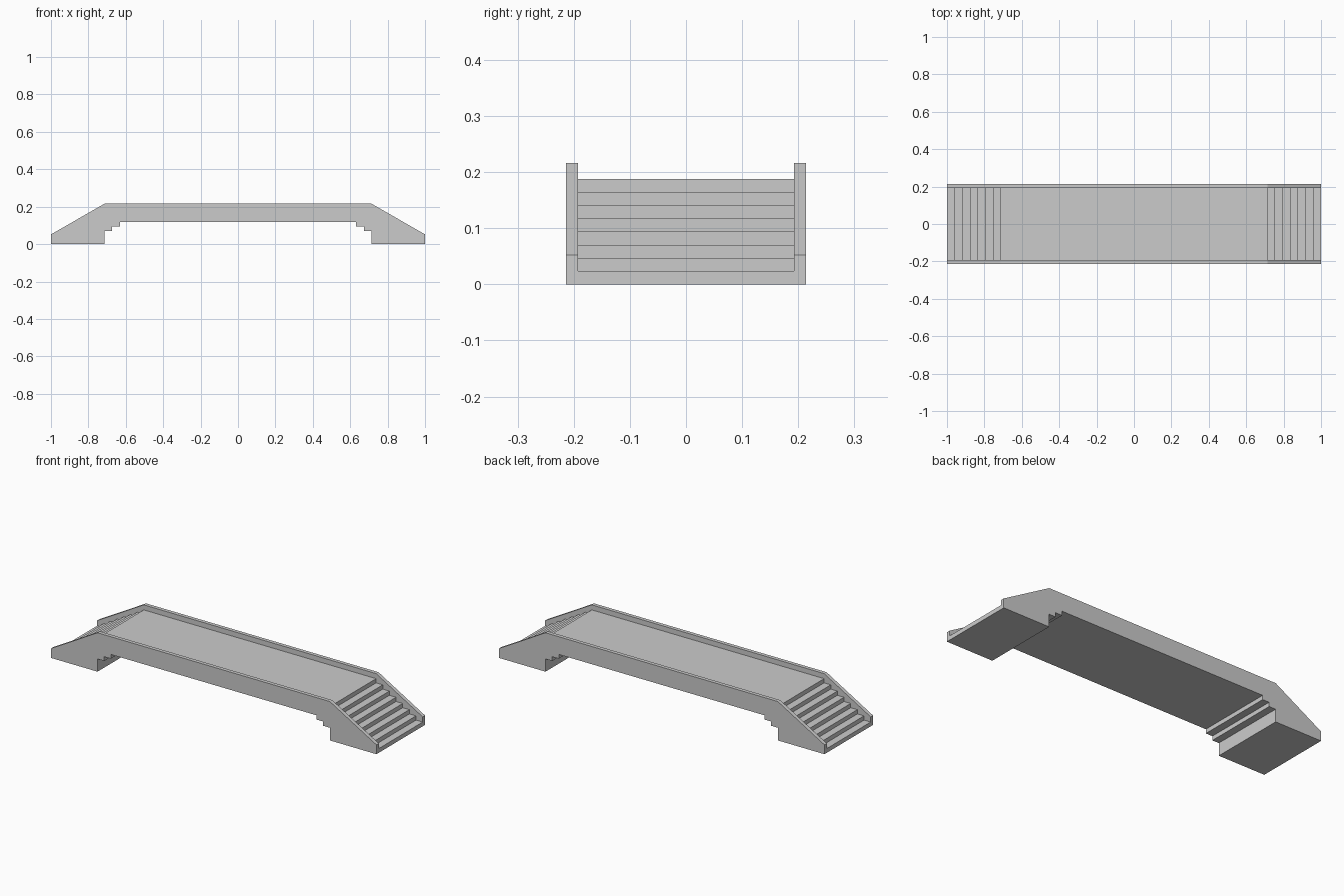
import bpy, bmesh

if "Cube" in bpy.data.objects:
    bpy.data.objects.remove(bpy.data.objects["Cube"])

N = 8                    # steps per flight
RUN, RISE = 0.0409, 0.0235
HALF_W, INNER_W = 0.2135, 0.1925
TOP_X = 1 - (N - 1) * RUN


def extrude_profile(name, right_half, half_width):
    """Mirror a right-hand x/z outline about x = 0 and extrude it across y."""
    outline = right_half + [(-x, z) for x, z in reversed(right_half)]
    bm = bmesh.new()
    face = bm.faces.new([bm.verts.new((x, -half_width, z)) for x, z in outline])
    res = bmesh.ops.extrude_face_region(bm, geom=[face])
    verts = [v for v in res["geom"] if isinstance(v, bmesh.types.BMVert)]
    bmesh.ops.translate(bm, verts=verts, vec=(0, 2 * half_width, 0))
    bmesh.ops.recalc_face_normals(bm, faces=bm.faces)
    mesh = bpy.data.meshes.new(name)
    bm.to_mesh(mesh)
    bm.free()
    obj = bpy.data.objects.new(name, mesh)
    bpy.context.collection.objects.link(obj)
    return obj


# Bridge body: parapet outline on top, stepped corbels below
body = [(TOP_X, 0.216), (1, 0.052), (1, 0), (TOP_X, 0)]
for i in range(3):
    x, z = TOP_X - i * RUN, (3 + i) * RISE
    body += [(x, z), (x - RUN, z)] if i < 2 else [(x, z)]
bridge = extrude_profile("stepped_footbridge", body, HALF_W)

# Channel cutter: leaves the deck, both flights of stairs and the side walls
channel = [(1.1, 0.3), (1.1, RISE)]
for i in range(1, N):
    x = 1 - i * RUN
    channel += [(x, i * RISE), (x, (i + 1) * RISE)]
cutter = extrude_profile("channel_cutter", channel, INNER_W)
cutter.hide_render = True

mod = bridge.modifiers.new("channel", 'BOOLEAN')
mod.operation = 'DIFFERENCE'
mod.solver = 'EXACT'
mod.object = cutter
bpy.context.view_layer.objects.active = bridge
bpy.ops.object.modifier_apply(modifier=mod.name)
bpy.data.objects.remove(cutter)
